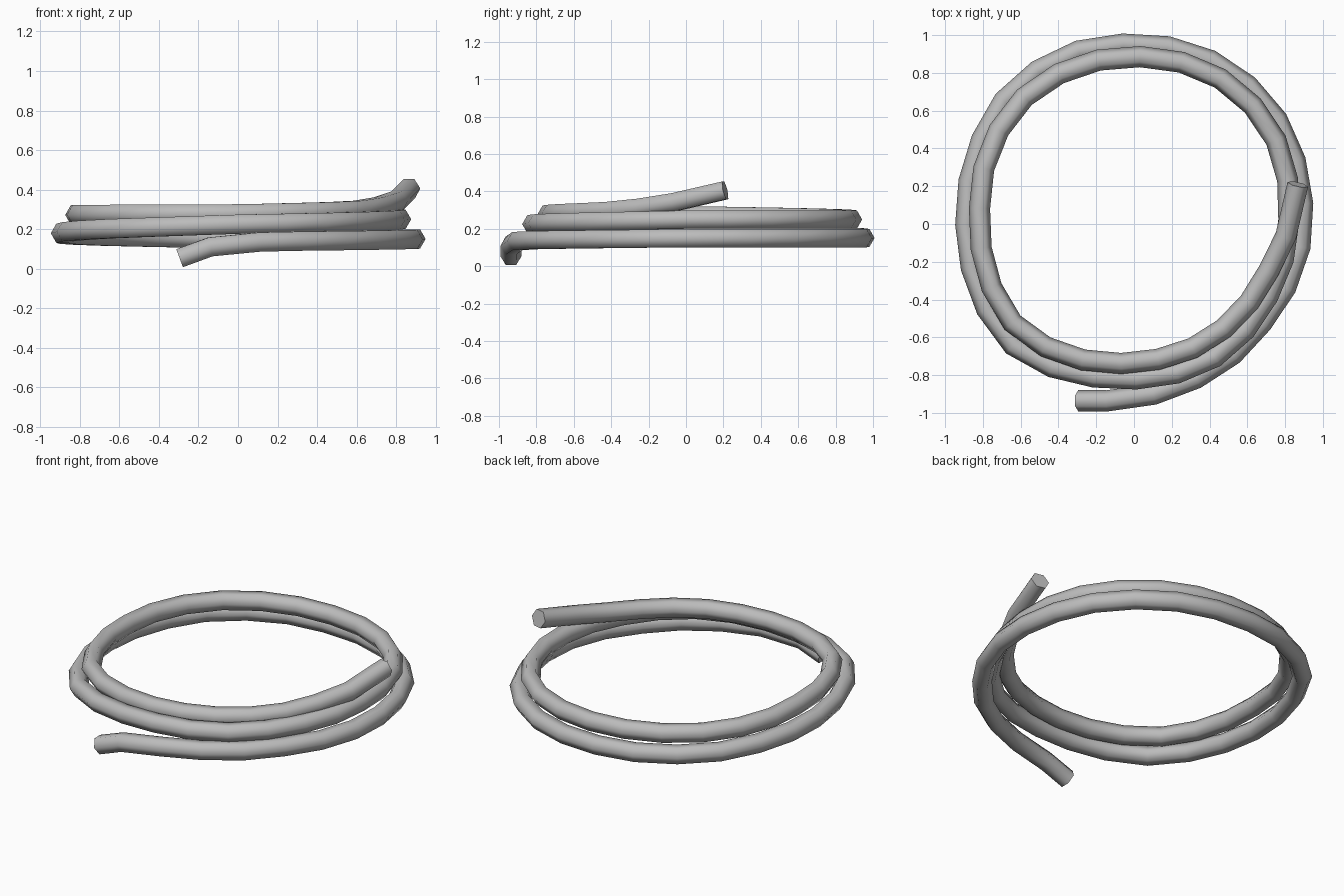
import bpy, bmesh, math
from mathutils import Vector

if "Cube" in bpy.data.objects:
    bpy.data.objects.remove(bpy.data.objects["Cube"])

TUBE_R = 0.056
SIDES = 6
CENTRE_Y = 0.03

# Spiral profile: (angle in degrees, distance from axis)
RADIUS = [(-107, 1.01), (-98, 0.975), (-90, 0.95), (-79, 0.928), (-67, 0.905),
          (-39, 0.875), (-8, 0.893), (10, 0.898), (39, 0.925), (67, 0.93),
          (90, 0.922), (114, 0.937), (142, 0.928), (157, 0.90), (180, 0.89),
          (204, 0.905), (218, 0.927), (231, 0.93), (244, 0.89), (259, 0.86),
          (270, 0.85), (300, 0.85), (330, 0.82), (360, 0.82), (394, 0.865),
          (420, 0.87), (451, 0.855), (490, 0.866), (512, 0.85), (540, 0.815),
          (578, 0.848), (584, 0.847), (604, 0.81), (618, 0.78), (636, 0.758),
          (665, 0.752), (695, 0.756), (707, 0.786), (718, 0.826), (732, 0.887)]
# (angle in degrees, height)
HEIGHT = [(-107, 0.053), (-98, 0.112), (-90, 0.13), (-79, 0.138), (0, 0.15),
          (90, 0.15), (180, 0.178), (270, 0.225), (360, 0.25), (450, 0.25),
          (540, 0.273), (630, 0.277), (680, 0.292), (695, 0.305), (718, 0.352),
          (732, 0.407)]


def lookup(table, a):
    for (a0, v0), (a1, v1) in zip(table, table[1:]):
        if a <= a1:
            return v0 + (v1 - v0) * (a - a0) / (a1 - a0)
    return table[-1][1]


def path_point(a):
    r, t = lookup(RADIUS, a), math.radians(a)
    return Vector((r * math.cos(t), CENTRE_Y + r * math.sin(t), lookup(HEIGHT, a)))


angles = [-107] + [-98.3 + 14.76 * i for i in range(56)] + [731.7]
path = [path_point(a) for a in angles]

# Sweep a six-sided ring along the coil
bm = bmesh.new()
rings = []
for i, p in enumerate(path):
    tangent = (path[min(i + 1, len(path) - 1)] - path[max(i - 1, 0)]).normalized()
    side = tangent.cross(Vector((0, 0, 1))).normalized()
    up = side.cross(tangent)
    rings.append([bm.verts.new(p + TUBE_R * (side * math.cos(k * math.tau / SIDES)
                                             + up * math.sin(k * math.tau / SIDES)))
                  for k in range(SIDES)])
for a, b in zip(rings, rings[1:]):
    for k in range(SIDES):
        n = (k + 1) % SIDES
        bm.faces.new((a[k], a[n], b[n], b[k]))
# End caps
bm.faces.new(rings[0])
bm.faces.new(rings[-1])
bmesh.ops.recalc_face_normals(bm, faces=bm.faces)

mesh = bpy.data.meshes.new("coiled_tube")
bm.to_mesh(mesh)
bm.free()
coil = bpy.data.objects.new("coiled_tube", mesh)
bpy.context.collection.objects.link(coil)

grey = bpy.data.materials.new("plain grey")
grey.diffuse_color = (0.5, 0.5, 0.5, 1)
grey.use_nodes = True
grey.node_tree.nodes["Principled BSDF"].inputs["Base Color"].default_value = grey.diffuse_color
mesh.materials.append(grey)

# Round shading along the tube, crisp caps
bpy.context.view_layer.objects.active = coil
coil.select_set(True)
bpy.ops.object.shade_smooth_by_angle(angle=math.radians(75))
